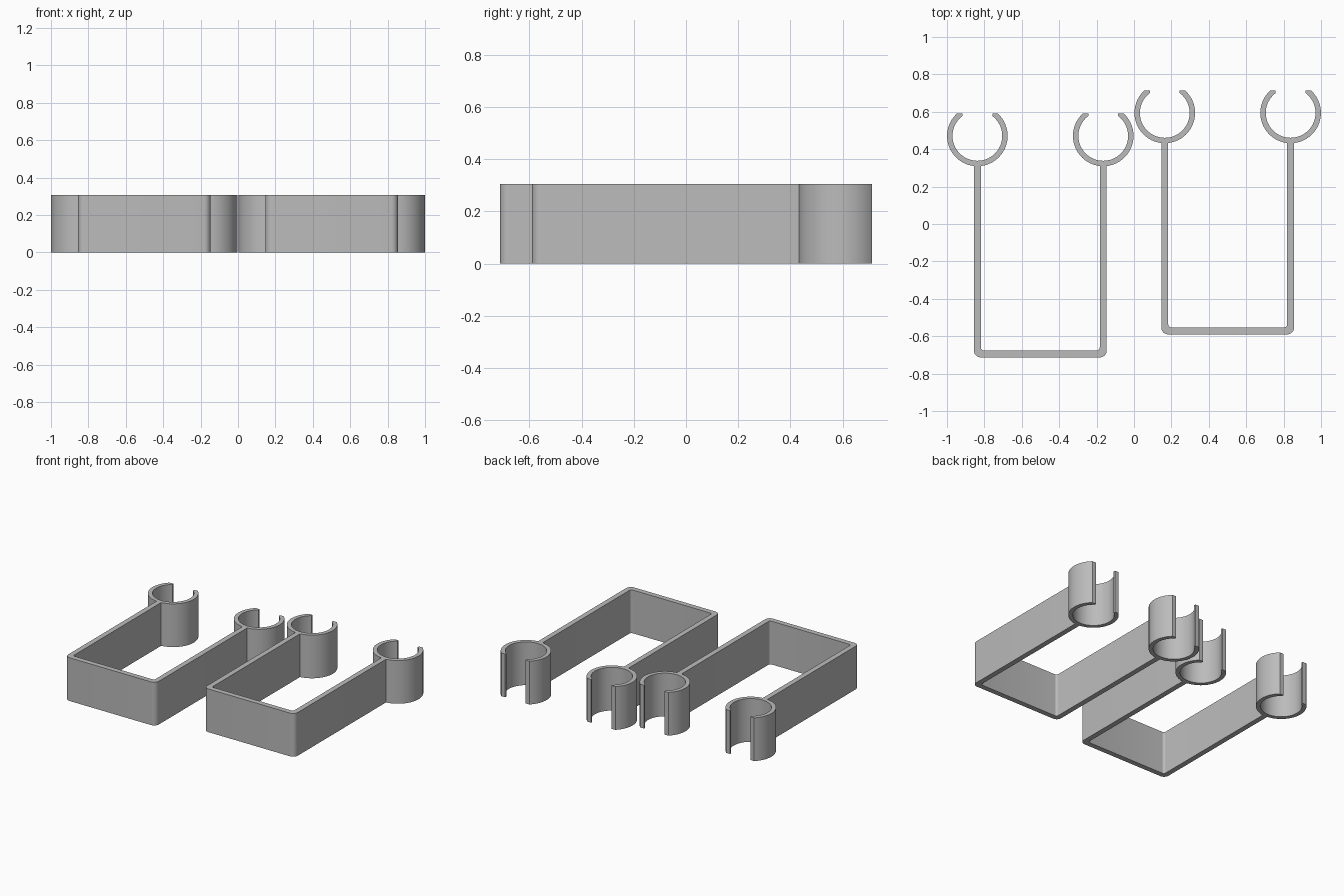
import bpy, bmesh, math

if "Cube" in bpy.data.objects:
    bpy.data.objects.remove(bpy.data.objects["Cube"])

HEIGHT = 0.306
HALF_W = 0.355          # half of the bracket's outer width
WALL = 0.037            # strap thickness
LEG_X = HALF_W - WALL / 2
R_OUT, R_IN = 0.162, 0.133
RING_Y = 1.184          # ring centre above the bracket's front edge
GAP, TIP = 0.08, 0.119  # half opening and height of the trimmed ring tips


def arc(cx, cy, r, a0, a1, n):
    """Points along an arc, angles in radians."""
    return [(cx + r * math.cos(a0 + (a1 - a0) * i / n),
             cy + r * math.sin(a0 + (a1 - a0) * i / n)) for i in range(n + 1)]


def half_outline():
    """Right half of the outline, from the outer front edge round to the inner one."""
    join = math.asin(WALL / 2 / R_OUT)
    tip_out = math.asin(TIP / R_OUT)
    tip_in = math.acos(GAP / R_IN)
    down, pi = -math.pi / 2, math.pi
    tip = RING_Y + TIP
    pts = arc(HALF_W - 0.036, 0.036, 0.036, down, 0, 8)              # outer corner
    pts += arc(LEG_X, RING_Y, R_OUT, down + join, tip_out, 28)       # outer ring, right
    pts += [(LEG_X + GAP, tip)]
    pts += arc(LEG_X, RING_Y, R_IN, tip_in, -pi - tip_in, 56)        # inner ring
    pts += [(LEG_X - GAP, tip)]
    pts += arc(LEG_X, RING_Y, R_OUT, pi - tip_out, 1.5 * pi - join, 28)
    pts += arc(HALF_W - WALL - 0.016, WALL + 0.016, 0.016, 0, down, 6)  # inner corner
    return pts


def clip_bracket(name, x, y, mat):
    half = half_outline()
    outline = half + [(-px, py) for px, py in reversed(half)]
    bm = bmesh.new()
    base = bm.faces.new([bm.verts.new((px, py, 0)) for px, py in outline])
    ext = bmesh.ops.extrude_face_region(bm, geom=[base], use_keep_orig=True)
    top = [v for v in ext["geom"] if isinstance(v, bmesh.types.BMVert)]
    bmesh.ops.translate(bm, verts=top, vec=(0, 0, HEIGHT))
    bmesh.ops.recalc_face_normals(bm, faces=bm.faces)
    mesh = bpy.data.meshes.new(name)
    bm.to_mesh(mesh)
    bm.free()
    mesh.materials.append(mat)
    obj = bpy.data.objects.new(name, mesh)
    obj.location = (x, y, 0)
    bpy.context.collection.objects.link(obj)
    # smooth rings and corners, crisp rims
    bpy.ops.object.select_all(action="DESELECT")
    obj.select_set(True)
    bpy.context.view_layer.objects.active = obj
    bpy.ops.object.shade_smooth_by_angle(angle=math.radians(25))


grey = bpy.data.materials.new("plain grey")
grey.diffuse_color = (0.5, 0.5, 0.5, 1)
grey.use_nodes = True
grey.node_tree.nodes["Principled BSDF"].inputs["Base Color"].default_value = grey.diffuse_color

# Two identical brackets, the right one set further back
clip_bracket("left_clip_bracket", -0.501, -0.713, grey)
clip_bracket("right_clip_bracket", 0.501, -0.59, grey)
